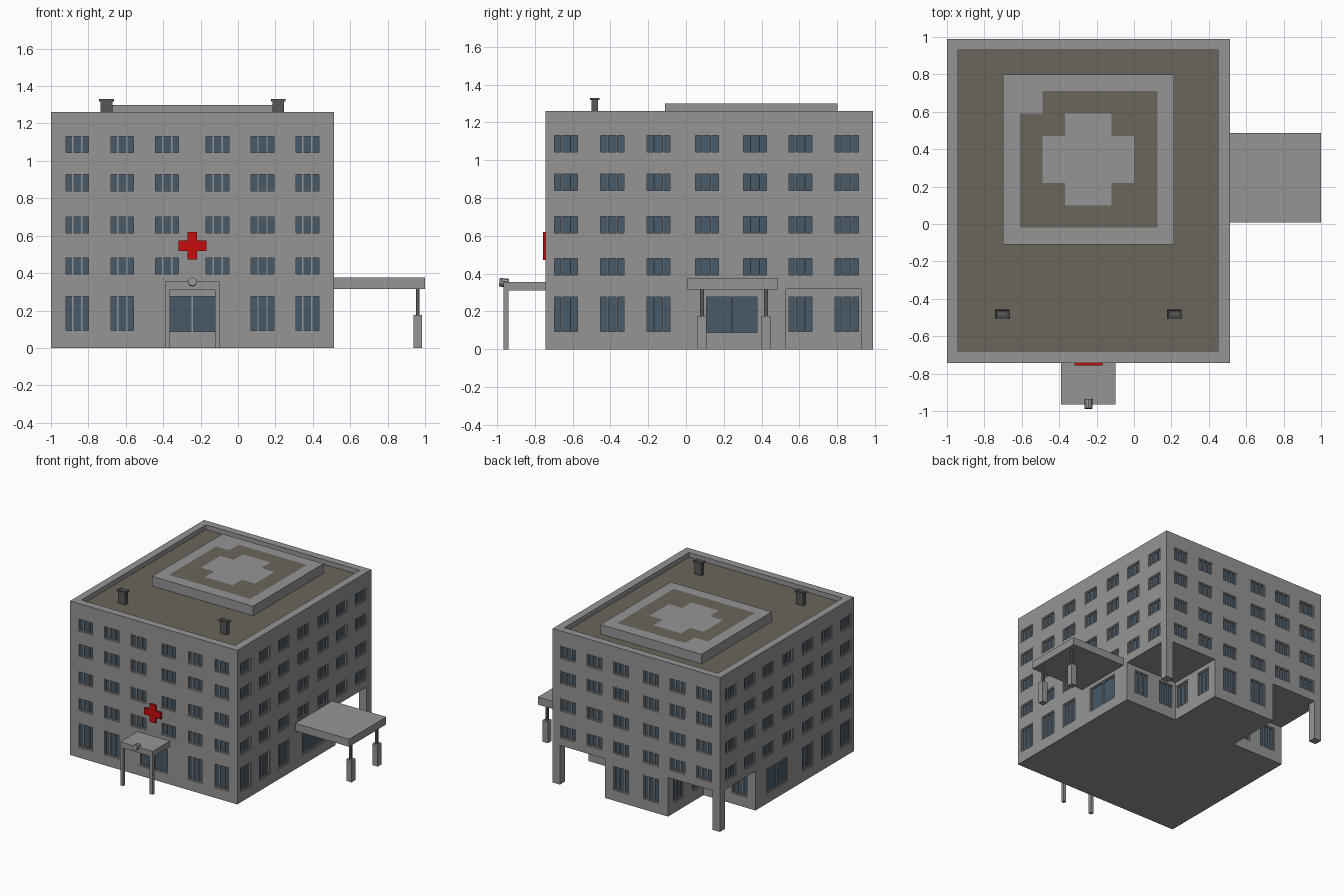
import bpy, bmesh, math
from mathutils import Matrix

if "Cube" in bpy.data.objects:
    bpy.data.objects.remove(bpy.data.objects["Cube"])


def material(name, r, g, b):
    m = bpy.data.materials.new(name)
    m.diffuse_color = (r, g, b, 1)
    m.use_nodes = True
    m.node_tree.nodes["Principled BSDF"].inputs["Base Color"].default_value = m.diffuse_color
    return m


GREY = material("concrete_grey", 0.30, 0.30, 0.30)
BROWN = material("roof_brown", 0.145, 0.128, 0.103)
GLASS = material("glass_blue", 0.065, 0.10, 0.14)
RED = material("sign_red", 0.58, 0.004, 0.004)
DARK = material("dark_metal", 0.095, 0.095, 0.095)


def add_box(bm, x0, x1, y0, y1, z0, z1, mat=Matrix()):
    size = Matrix.Diagonal((x1 - x0, y1 - y0, z1 - z0, 1))
    mid = Matrix.Translation(((x0 + x1) / 2, (y0 + y1) / 2, (z0 + z1) / 2))
    bmesh.ops.create_cube(bm, size=1, matrix=mat @ mid @ size)


def finish(name, bm, mat=GREY):
    me = bpy.data.meshes.new(name)
    bm.to_mesh(me)
    bm.free()
    ob = bpy.data.objects.new(name, me)
    bpy.context.collection.objects.link(ob)
    me.materials.append(mat)
    return ob


def boxes(name, items, mat=GREY):
    bm = bmesh.new()
    for b in items:
        add_box(bm, *b)
    return finish(name, bm, mat)


def flat(name, pts, z, mat=GREY):
    bm = bmesh.new()
    bm.faces.new([bm.verts.new((x, y, z)) for x, y in pts])
    return finish(name, bm, mat)


def plus_outline(cx, cy, a, b, t, s):
    # plus shape: arms reach a (horizontal) and b (vertical), half widths t and s
    return [(cx + x, cy + y) for x, y in (
        (-s, -b), (s, -b), (s, -t), (a, -t), (a, t), (s, t),
        (s, b), (-s, b), (-s, t), (-a, t), (-a, -t), (-s, -t))]


def cut(ob, cutter):
    mod = ob.modifiers.new("cut", 'BOOLEAN')
    mod.operation, mod.solver, mod.object = 'DIFFERENCE', 'EXACT', cutter
    bpy.context.view_layer.objects.active = ob
    bpy.ops.object.modifier_apply(modifier=mod.name)
    bpy.data.objects.remove(cutter)


# main block, with the roof well and the two open rear corners cut away
walls = boxes("walls", [(-1, 0.513, -0.742, 0.99, 0, 1.26)])
cut(walls, boxes("massing_cutter", [
    (-0.94, 0.45, -0.68, 0.93, 1.22, 1.4),
    (-1.1, -0.53, 0.53, 1.1, -0.1, 0.32),
    (0.04, 0.6, 0.53, 1.1, -0.1, 0.32)]))
boxes("corner_pillars", [(-1, -0.935, 0.925, 0.99, 0, 0.32),
                         (0.448, 0.513, 0.925, 0.99, 0, 0.32)])

# windows and doors: holes, glass and frames are gathered into three meshes
holes, panes, frames = bmesh.new(), bmesh.new(), bmesh.new()


def opening(angle, dist, u, z0, z1, width=0.14, bars=(-0.024, 0.024)):
    m = Matrix.Rotation(math.radians(angle), 4, 'Z') @ Matrix.Translation((u, -dist, 0))
    h, f = width / 2, 0.009
    add_box(holes, -h, h, -0.02, 0.02, z0, z1, m)
    add_box(panes, -h + f, h - f, 0.014, 0.022, z0 + f, z1 - f, m)
    for x0, x1, a, b in ((-h, -h + f, z0, z1), (h - f, h, z0, z1),
                         (-h + f, h - f, z0, z0 + f), (-h + f, h - f, z1 - f, z1)):
        add_box(frames, x0, x1, 0.004, 0.02, a, b, m)
    for c in bars:
        add_box(frames, c - 0.0035, c + 0.0035, 0.006, 0.016, z0 + f, z1 - f, m)


ROWS = [(0.385, 0.49), (0.605, 0.71), (0.83, 0.935), (1.035, 1.14)]
XS = [-0.244 + s * d for s in (-1, 1) for d in (0.135, 0.375, 0.615)]
YS = [-0.635, -0.39, -0.145, 0.11, 0.365, 0.605, 0.85]
LOW = (0.085, 0.285)

for z0, z1 in ROWS:
    for x in XS:
        opening(0, 0.742, x, z0, z1)
        opening(180, 0.99, -x, z0, z1)
    for y in YS:
        opening(90, 0.513, y, z0, z1)
        opening(-90, 1.0, -y, z0, z1)

# ground floor: outer front windows, rear windows, side windows, recessed walls
for x in XS:
    inner = abs(x + 0.244) < 0.2
    if not inner:
        opening(0, 0.742, x, *LOW)
    opening(180, 0.99 if inner else 0.53, -x, *LOW)
for i, y in enumerate(YS):
    if i < 3 or i > 4:
        opening(90, 0.513 if i < 3 else 0.04, y, *LOW)
        opening(-90, 1.0 if i < 3 else 0.53, -y, *LOW)

# wide glazed entrances at the front and both sides
opening(0, 0.742, -0.244, 0.08, 0.285, 0.26, (0,))
opening(90, 0.513, 0.243, 0.08, 0.285, 0.285, (0,))
opening(-90, 1.0, -0.243, 0.08, 0.285, 0.285, (0,))

cut(walls, finish("window_cutter", holes))
finish("window_glass", panes, GLASS)
finish("window_frames", frames)

# roof surface and raised landing pad with painted markings
flat("roof_surface", [(-0.94, -0.68), (0.45, -0.68), (0.45, 0.93), (-0.94, 0.93)], 1.2215, BROWN)
boxes("landing_pad", [(-0.70, 0.213, -0.11, 0.80, 1.22, 1.30)])
flat("pad_brown_marking", [(-0.61, -0.02), (0.125, -0.02), (0.125, 0.71), (-0.49, 0.71),
                           (-0.49, 0.59), (-0.61, 0.59)], 1.301, BROWN)
flat("pad_plus_marking", plus_outline(-0.244, 0.345, 0.245, 0.245, 0.125, 0.125), 1.302)

# roof vents: hollow shaft with a wider lip
for i, cx in enumerate((-0.703, 0.216)):
    cy = -0.482
    boxes(f"roof_vent_{i + 1}", [(cx - 0.031, cx + 0.031, cy - 0.018, cy + 0.018, 1.22, 1.318)], DARK)
    lip = bmesh.new()
    add_box(lip, cx - 0.039, cx + 0.039, cy - 0.025, cy + 0.025, 1.318, 1.33)
    top = max(lip.faces, key=lambda f: f.calc_center_median().z)
    bmesh.ops.inset_individual(lip, faces=[top], thickness=0.013)
    bmesh.ops.translate(lip, verts=top.verts, vec=(0, 0, -0.01))
    finish(f"roof_vent_lip_{i + 1}", lip, DARK)

# red plus sign on the front wall
sign = bmesh.new()
face = sign.faces.new([sign.verts.new((x, -0.741, z)) for x, z in
                       plus_outline(-0.244, 0.546, 0.075, 0.073, 0.027, 0.026)])
ext = bmesh.ops.extrude_face_region(sign, geom=[face])
bmesh.ops.translate(sign, verts=[v for v in ext["geom"] if isinstance(v, bmesh.types.BMVert)],
                    vec=(0, -0.016, 0))
bmesh.ops.recalc_face_normals(sign, faces=sign.faces)
finish("red_plus_sign", sign, RED)

# front porch with two posts and a small round lamp
boxes("front_canopy", [(-0.39, -0.098, -0.964, -0.742, 0.31, 0.355)])
boxes("front_posts", [(x, x + 0.026, -0.964, -0.938, 0, 0.31) for x in (-0.39, -0.124)])
lamp = bmesh.new()
bmesh.ops.create_cone(lamp, cap_ends=True, segments=10, radius1=0.023, radius2=0.023, depth=0.05,
                      matrix=Matrix.Translation((-0.244, -0.962, 0.352)) @ Matrix.Rotation(math.radians(84), 4, 'X'))
finish("porch_lamp", lamp)

# side vehicle canopy on slim posts with thick bases
boxes("side_canopy", [(0.513, 1.0, 0.008, 0.487, 0.315, 0.377)])
boxes("side_posts", [(0.952, 0.97, y - 0.01, y + 0.01, 0.17, 0.32) for y in (0.085, 0.423)], DARK)
boxes("side_post_bases", [(0.937, 0.985, y - 0.024, y + 0.024, 0, 0.176) for y in (0.085, 0.423)])
